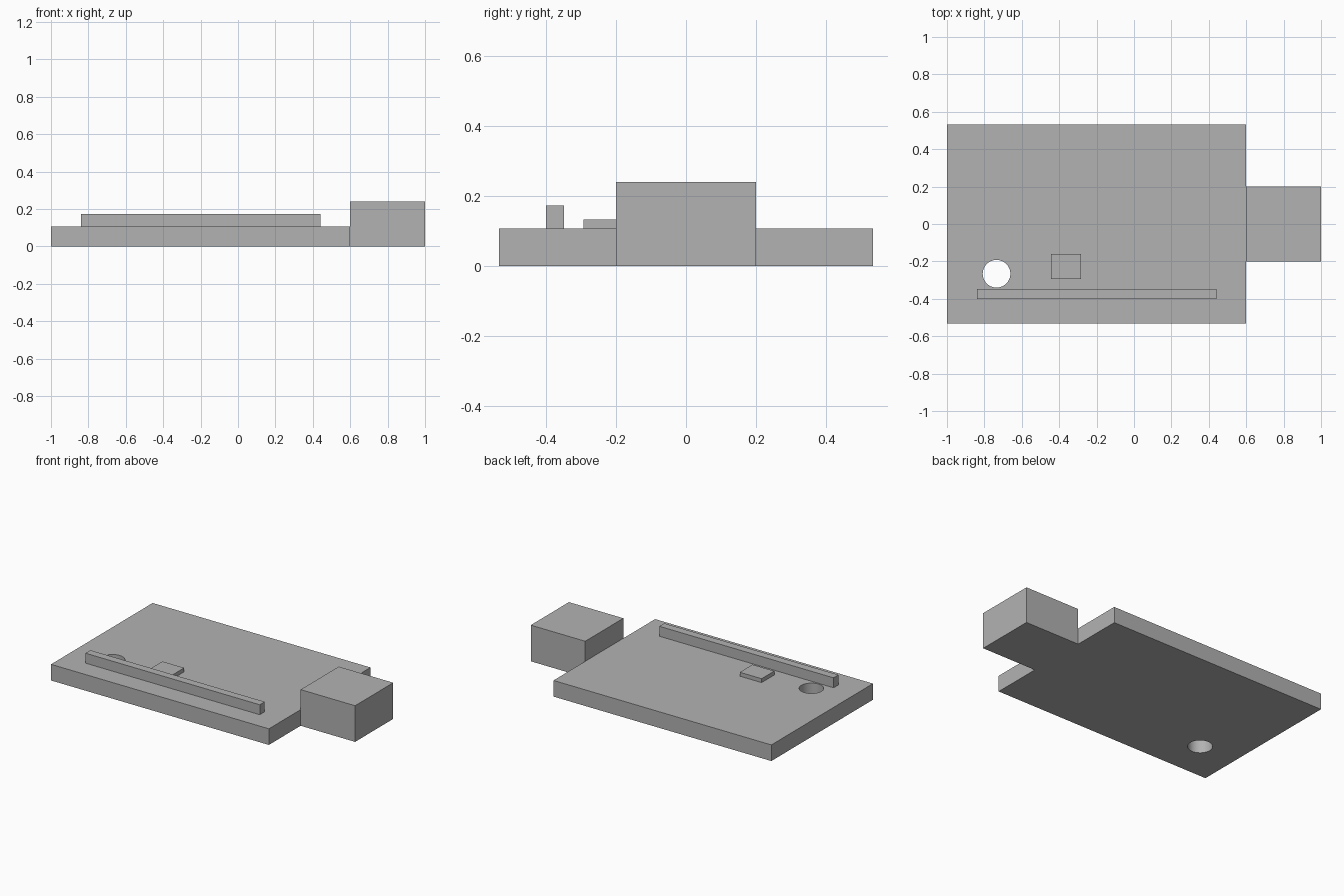
import bpy
import bmesh
from mathutils import Matrix, Vector

if "Cube" in bpy.data.objects:
    bpy.data.objects.remove(bpy.data.objects["Cube"], do_unlink=True)

# Single plain grey material
grey = bpy.data.materials.new("plain_grey")
grey.use_nodes = True
colour = (0.448, 0.448, 0.448, 1)
grey.diffuse_color = colour
grey.node_tree.nodes["Principled BSDF"].inputs["Base Color"].default_value = colour


def add_object(name, bm):
    mesh = bpy.data.meshes.new(name)
    bm.to_mesh(mesh)
    bm.free()
    mesh.materials.append(grey)
    obj = bpy.data.objects.new(name, mesh)
    bpy.context.collection.objects.link(obj)
    return obj


def box(name, low, high):
    low, high = Vector(low), Vector(high)
    bm = bmesh.new()
    bmesh.ops.create_cube(bm, size=1, matrix=Matrix.Translation((low + high) / 2)
                          @ Matrix.Diagonal((*(high - low), 1)))
    return add_object(name, bm)


TOP = 0.107  # upper surface of the board

# Flat board, end connector, header strip and small chip
board = box("board", (-1, -0.533, 0), (0.6, 0.533, TOP))
box("connector_block", (0.6, -0.2, 0), (1, 0.2, 0.24))
box("header_strip", (-0.84, -0.4, TOP), (0.44, -0.348, 0.173))
box("chip", (-0.443, -0.293, TOP), (-0.283, -0.16, 0.133))

# Round through hole in the board
bm = bmesh.new()
bmesh.ops.create_cone(bm, cap_ends=True, segments=48, radius1=0.074, radius2=0.074,
                      depth=0.5, matrix=Matrix.Translation((-0.735, -0.266, 0.05)))
for face in bm.faces:
    face.smooth = len(face.verts) == 4
cutter = add_object("hole_cutter", bm)
cutter.hide_render = True
cutter.hide_viewport = True

cut = board.modifiers.new("hole", "BOOLEAN")
cut.operation = "DIFFERENCE"
cut.solver = "EXACT"
cut.object = cutter

# Bake the cut, keep crisp rims and drop the helper
bpy.context.view_layer.update()
graph = bpy.context.evaluated_depsgraph_get()
cut_mesh = bpy.data.meshes.new_from_object(board.evaluated_get(graph))
board.modifiers.clear()
board.data = cut_mesh
bpy.data.objects.remove(cutter, do_unlink=True)
bpy.context.view_layer.objects.active = board
board.select_set(True)
bpy.ops.object.shade_smooth_by_angle()
